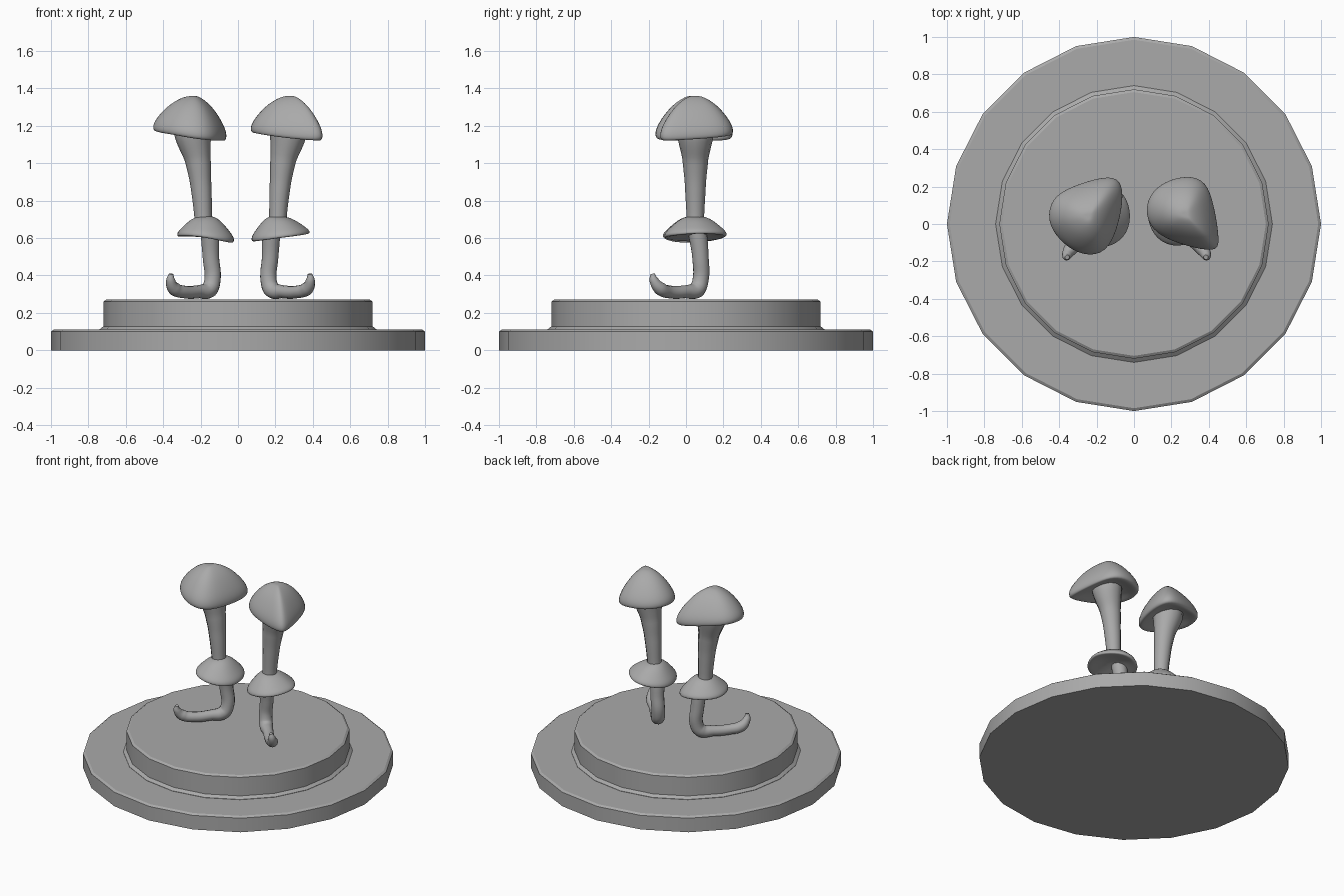
import bpy, bmesh, math
from mathutils import Vector

if "Cube" in bpy.data.objects:
    bpy.data.objects.remove(bpy.data.objects["Cube"], do_unlink=True)

GREY = (0.4, 0.4, 0.4, 1)
mat = bpy.data.materials.new("plain grey")
mat.use_nodes = True
mat.diffuse_color = GREY
mat.node_tree.nodes["Principled BSDF"].inputs["Base Color"].default_value = GREY


def loft(name, rings):
    """Skin closed rings of points, with both ends capped."""
    bm = bmesh.new()
    loops = [[bm.verts.new(p) for p in ring] for ring in rings]
    for a, b in zip(loops, loops[1:]):
        n = len(a)
        for i in range(n):
            j = (i + 1) % n
            bm.faces.new((a[i], a[j], b[j], b[i]))
    bm.faces.new(loops[0])
    bm.faces.new(loops[-1])
    bmesh.ops.recalc_face_normals(bm, faces=bm.faces)
    me = bpy.data.meshes.new(name)
    bm.to_mesh(me)
    bm.free()
    ob = bpy.data.objects.new(name, me)
    bpy.context.collection.objects.link(ob)
    me.materials.append(mat)
    return ob


def select_only(ob):
    bpy.ops.object.select_all(action='DESELECT')
    ob.select_set(True)
    bpy.context.view_layer.objects.active = ob


def disc(name, profile, sides=20):
    """Stepped disc turned from (radius, height) pairs."""
    rings = [[(r * math.cos(math.tau * i / sides), r * math.sin(math.tau * i / sides), z)
              for i in range(sides)] for r, z in profile]
    ob = loft(name, rings)
    select_only(ob)
    bpy.ops.object.shade_smooth_by_angle(angle=math.radians(30))


def bell(name, apex, rim, profile, swell=1.06):
    """Soft bell: rim points drawn in towards an apex, then subdivided."""
    apex = Vector(apex)
    rings = []
    for s, lift in profile:
        ring = []
        for x, y, z in rim:
            px = apex.x + (x - apex.x) * s * swell
            py = apex.y + (y - apex.y) * s * swell
            ring.append((px, py, z + (apex.z - z) * lift))
        rings.append(ring)
    ob = loft(name, rings)
    sub = ob.modifiers.new("soften", 'SUBSURF')
    sub.levels = sub.render_levels = 2
    select_only(ob)
    bpy.ops.object.shade_smooth()


def tube(name, points):
    """Round tube through (x, y, z, radius) points."""
    cu = bpy.data.curves.new(name, 'CURVE')
    cu.dimensions = '3D'
    cu.bevel_depth = 1
    cu.bevel_resolution = 4
    cu.resolution_u = 6
    cu.use_fill_caps = True
    sp = cu.splines.new('BEZIER')
    sp.bezier_points.add(len(points) - 1)
    for bp, (x, y, z, r) in zip(sp.bezier_points, points):
        bp.co = (x, y, z)
        bp.radius = r
        bp.handle_left_type = bp.handle_right_type = 'AUTO'
    cu.materials.append(mat)
    ob = bpy.data.objects.new(name, cu)
    bpy.context.collection.objects.link(ob)
    select_only(ob)
    bpy.ops.object.convert(target='MESH')
    bpy.ops.object.shade_smooth_by_angle(angle=math.radians(50))


# Stepped pedestal
disc("pedestal_base", [(1, 0), (1, .1), (.985, .11), (.7, .11)])
disc("pedestal_step", [(.74, .105), (.74, .112), (.72, .128), (.72, .26), (.705, .27)])

# Legs: curled shoe with ankle, and the flared thigh
shoe = [(.15, .06, .64, .052), (.145, .077, .5, .045), (.137, .077, .37, .044),
        (.155, .057, .324, .045), (.21, .0, .313, .035), (.29, -.09, .312, .034),
        (.342, -.138, .33, .036), (.36, -.172, .375, .024), (.357, -.178, .408, .012)]
thigh = [(.185, .05, .64, .047), (.187, .05, .72, .047), (.2, .05, .9, .057),
         (.215, .05, 1.02, .069), (.24, .05, 1.15, .098), (.245, .05, 1.2, .1)]
for side, sign, shift in (("right", -1, 0), ("left", 1, .027)):
    for part, path in (("shoe", shoe), ("thigh", thigh)):
        tube(f"{side}_{part}", [(sign * (x + shift), y, z, r) for x, y, z, r in path])

# Caps over the thighs
CAP = [(.45, .05), (.85, -.1), (1, -.1), (1.01, .12), (.86, .42), (.55, .82), (.2, 1.04), (.05, 1.05)]
bell("right_cap", (-.245, .04, 1.35),
     [(-.45, .05, 1.19), (-.42, .15, 1.19), (-.28, .21, 1.17), (-.13, .25, 1.15),
      (-.07, .21, 1.14), (-.07, .08, 1.14), (-.13, -.13, 1.14), (-.24, -.165, 1.15),
      (-.35, -.12, 1.17), (-.43, -.03, 1.18)], CAP)
bell("left_cap", (.275, .05, 1.35),
     [(.07, .05, 1.18), (.09, .15, 1.18), (.17, .22, 1.17), (.29, .25, 1.17),
      (.38, .22, 1.16), (.42, .1, 1.15), (.45, -.09, 1.14), (.43, -.14, 1.14),
      (.28, -.11, 1.15), (.12, -.05, 1.17)], CAP)

# Ruffs at the knees
RUFF = [(.3, .1), (.8, -.05), (1, -.12), (1.01, .12), (.85, .4), (.55, .85), (.3, 1.05), (.1, 1.05)]
bell("right_ruff", (-.175, .05, .71),
     [(-.33, .05, .615), (-.29, .15, .615), (-.18, .21, .615), (-.07, .18, .6),
      (-.02, .07, .585), (-.04, -.05, .585), (-.12, -.11, .6), (-.2, -.12, .615),
      (-.29, -.07, .62)], RUFF)
bell("left_ruff", (.205, .05, .71),
     [(.07, .04, .59), (.09, .15, .595), (.19, .22, .615), (.29, .2, .625),
      (.37, .11, .63), (.38, .03, .63), (.33, -.08, .62), (.23, -.12, .61),
      (.12, -.08, .595)], RUFF)
